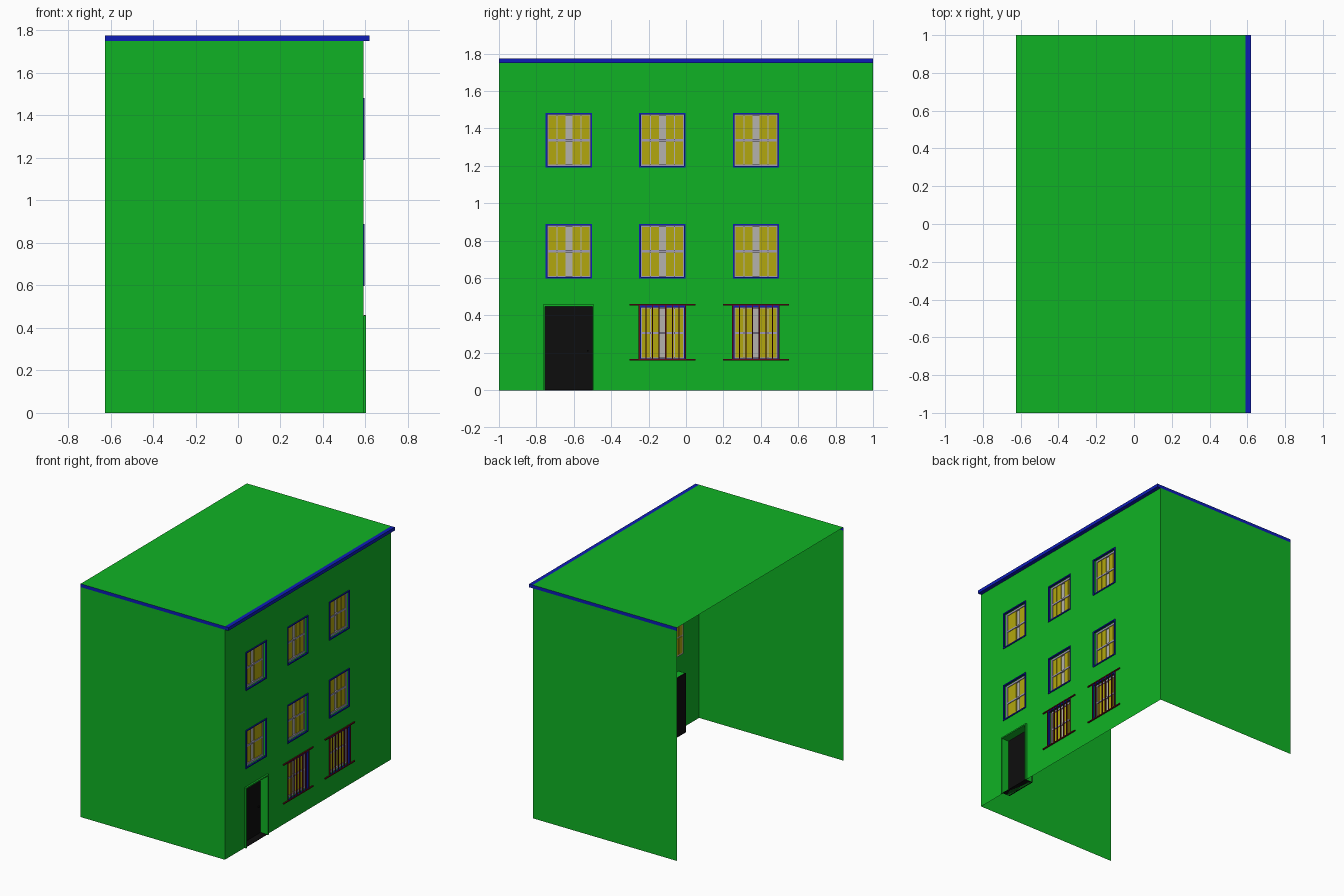
import bpy, bmesh

if "Cube" in bpy.data.objects:
    bpy.data.objects.remove(bpy.data.objects["Cube"])

XB, XW, XC = -0.625, 0.59, 0.62     # open back edge, street wall, cornice edge
ZW, ZT = 1.75, 1.775                # wall top, roof


def material(name, r, g, b):
    m = bpy.data.materials.new(name)
    m.diffuse_color = (r, g, b, 1)
    m.use_nodes = True
    m.node_tree.nodes["Principled BSDF"].inputs["Base Color"].default_value = m.diffuse_color
    return m


GREEN = material("wall_green", 0.005, 0.45, 0.018)
BLUE = material("trim_blue", 0.004, 0.012, 0.47)
YELLOW = material("shutter_yellow", 0.45, 0.39, 0.004)
GREY = material("pane_grey", 0.46, 0.45, 0.42)
SASH = material("sash_lavender", 0.36, 0.34, 0.46)
BLACK = material("door_black", 0.004, 0.004, 0.004)
RED = material("bar_red", 0.13, 0.004, 0.01)


def finish(name, bm, mat):
    me = bpy.data.meshes.new(name)
    bmesh.ops.remove_doubles(bm, verts=bm.verts, dist=1e-5)
    bm.to_mesh(me)
    bm.free()
    me.materials.append(mat)
    ob = bpy.data.objects.new(name, me)
    bpy.context.collection.objects.link(ob)
    return ob


def quads(name, faces, mat):
    bm = bmesh.new()
    for f in faces:
        bm.faces.new([bm.verts.new(p) for p in f])
    return finish(name, bm, mat)


def boxes(name, items, mat):
    """items: (x0, x1, y0, y1, z0, z1)"""
    bm = bmesh.new()
    for x0, x1, y0, y1, z0, z1 in items:
        vs = bmesh.ops.create_cube(bm, size=1)["verts"]
        for v in vs:
            v.co = (x1 if v.co.x > 0 else x0, y1 if v.co.y > 0 else y0, z1 if v.co.z > 0 else z0)
    return finish(name, bm, mat)


def side(y, x0, x1, z0, z1):
    pts = [(x0, y, z0), (x1, y, z0), (x1, y, z1), (x0, y, z1)]
    return pts if y < 0 else pts[::-1]


def border(x0, x1, y0, y1, z0, z1, w, sill=True):
    b = [(x0, x1, y0, y0 + w, z0, z1), (x0, x1, y1 - w, y1, z0, z1),
         (x0, x1, y0 + w, y1 - w, z1 - w, z1)]
    return b + [(x0, x1, y0 + w, y1 - w, z0, z0 + w)] if sill else b


# Opening rectangles (y0, y1, z0, z1)
W, H = 0.248, 0.292
windows = [(y, y + W, z, z + H) for z in (0.16, 0.597, 1.191) for y in (-0.75, -0.25, 0.25)
           if not (z < 0.5 and y < -0.5)]
door = (-0.755, -0.5, 0.0, 0.45)
holes = windows + [door]

# Street wall as a grid with the openings left out
ys = sorted({-1, 1, *[v for h in holes for v in h[:2]]})
zs = sorted({0, ZW, *[v for h in holes for v in h[2:]]})
faces = []
for a, b in zip(ys, ys[1:]):
    for c, d in zip(zs, zs[1:]):
        y, z = (a + b) / 2, (c + d) / 2
        if not any(h[0] < y < h[1] and h[2] < z < h[3] for h in holes):
            faces.append([(XW, a, c), (XW, b, c), (XW, b, d), (XW, a, d)])
quads("street_wall", faces, GREEN)

# Side walls, roof and blue eaves band
quads("side_walls", [side(y, XB, XW, 0, ZW) for y in (-1, 1)], GREEN)
quads("roof", [[(XB, -1, ZT), (XW, -1, ZT), (XW, 1, ZT), (XB, 1, ZT)]], GREEN)
quads("eaves_band", [side(y, XB, XW, ZW, ZT) for y in (-1, 1)], BLUE)
boxes("cornice", [(XW, XC, -1, 1, ZW, ZT)], BLUE)


# Reveals lining each opening
def reveal(h, depth):
    y0, y1, z0, z1 = h
    c = [(y0, z0), (y1, z0), (y1, z1), (y0, z1)]
    return [[(XW, *p), (XW, *q), (XW - depth, *q), (XW - depth, *p)]
            for p, q in zip(c, c[1:] + c[:1])]


quads("window_reveals", [f for h in windows for f in reveal(h, 0.035)], GREEN)
quads("door_reveal", reveal(door, 0.05), GREEN)

# Windows: blue surround, sash bars, grey pane and yellow shutter panels
for i, (y0, y1, z0, z1) in enumerate(windows):
    n = f"_{i + 1}"
    zm, yc = (z0 + z1) / 2, (y0 + y1) / 2
    xp = XW - 0.035
    boxes("window_surround" + n, border(XW - 0.005, XW + 0.006, y0, y1, z0, z1, 0.009), BLUE)
    boxes("window_pane" + n, [(xp - 0.008, xp, y0, y1, z0, z1)], GREY)
    sash = border(xp, xp + 0.012, y0, y1, z0, z1, 0.015)
    sash.append((xp, xp + 0.012, y0 + 0.015, y1 - 0.015, zm - 0.006, zm + 0.006))
    boxes("window_sash" + n, sash, SASH)
    panels = []
    for s in (-1, 1):
        for near in (0.019, 0.066):
            a, b = sorted((yc + s * near, yc + s * (near + 0.043)))
            panels += [(xp - 0.012, xp + 0.007, a, b, z0 + 0.015, zm - 0.006),
                       (xp - 0.012, xp + 0.007, a, b, zm + 0.006, z1 - 0.015)]
    boxes("shutter_panels" + n, panels, YELLOW)
    # Security bars on the ground floor
    if z0 < 0.5:
        x0, x1 = XW + 0.002, XW + 0.011
        bars = [(x0, x1, y0 - 0.053, y1 + 0.053, z - 0.004, z + 0.004) for z in (0.162, 0.457)]
        for k in range(8):
            y = y0 + W * k / 7
            bars.append((x0 + 0.001, x1 - 0.001, y - 0.003, y + 0.003, 0.162, 0.457))
        boxes("security_bars" + n, bars, RED)

# Door, frame and knob
boxes("door", [(XW - 0.06, XW - 0.05, *door)], BLACK)
boxes("door_threshold", [(XW - 0.05, XW + 0.004, door[0], door[1], 0, 0.004)], BLACK)
boxes("door_frame", border(XW, XW + 0.013, -0.764, -0.491, 0, 0.459, 0.01, False), GREEN)
boxes("door_knob", [(XW - 0.05, XW - 0.04, -0.53, -0.522, 0.206, 0.214)], BLACK)
